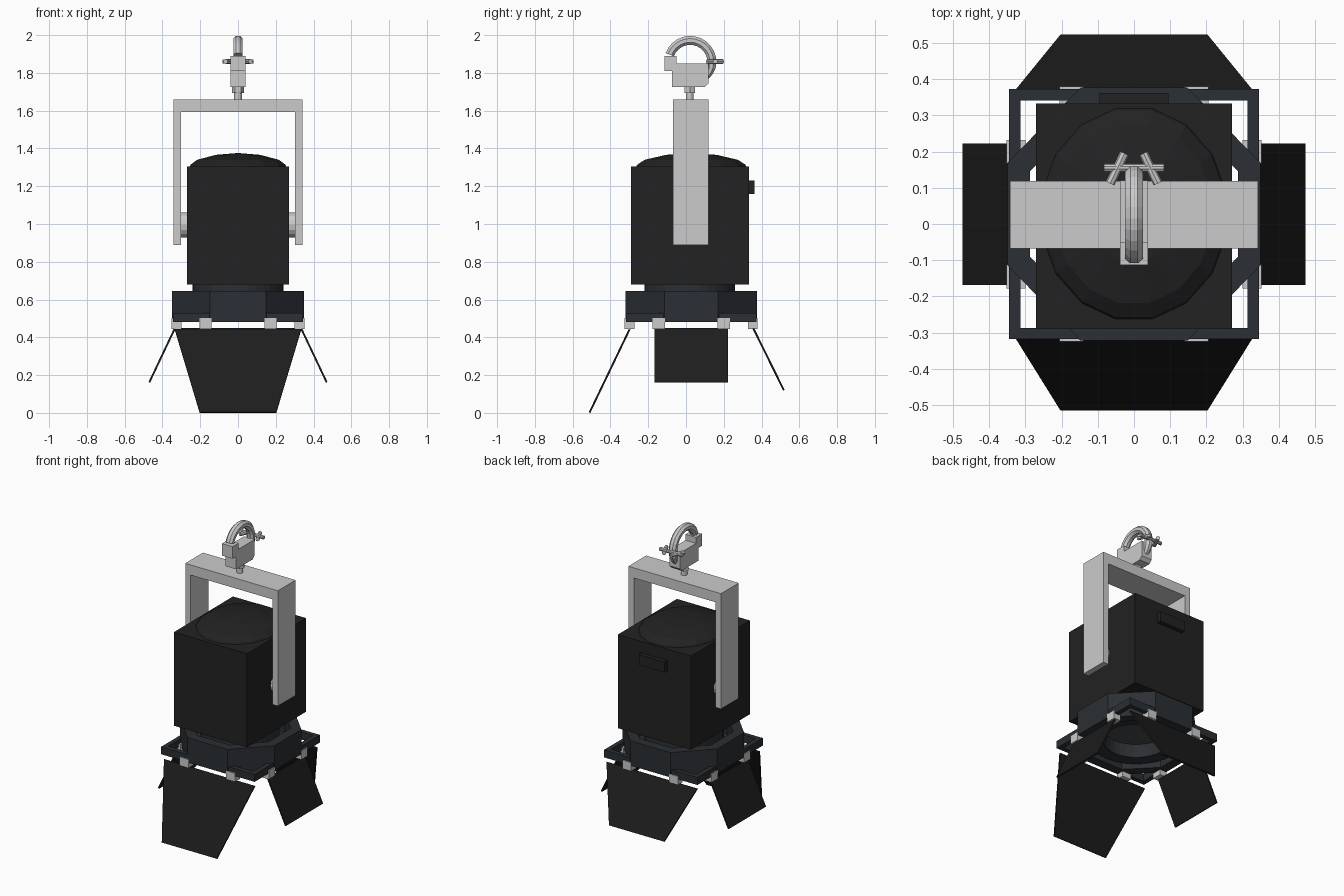
import bpy, bmesh, math
from mathutils import Vector, Matrix

if "Cube" in bpy.data.objects:
    bpy.data.objects.remove(bpy.data.objects["Cube"])


def material(name, r, g, b):
    m = bpy.data.materials.new(name)
    m.diffuse_color = (r, g, b, 1)
    m.use_nodes = True
    m.node_tree.nodes["Principled BSDF"].inputs["Base Color"].default_value = m.diffuse_color
    return m


BLACK = material("black_body", 0.016, 0.016, 0.016)
SLATE = material("slate_frame", 0.024, 0.028, 0.033)
DOOR = material("door_black", 0.012, 0.012, 0.012)
LENS = material("lens_grey", 0.06, 0.065, 0.07)
CY = 0.0275  # depth centre of the frame


def make(name, verts, faces, mat=None, smooth=False):
    me = bpy.data.meshes.new(name)
    me.from_pydata([tuple(v) for v in verts], [], faces)
    bm = bmesh.new()
    bm.from_mesh(me)
    bmesh.ops.recalc_face_normals(bm, faces=bm.faces)
    for f in bm.faces:
        f.smooth = smooth
    bm.to_mesh(me)
    bm.free()
    ob = bpy.data.objects.new(name, me)
    bpy.context.collection.objects.link(ob)
    if mat:
        me.materials.append(mat)
    return ob


def prism(name, poly, vec, mat=None):
    """Extrude a flat outline along a vector."""
    n, vec = len(poly), Vector(vec)
    a = [Vector(p) for p in poly]
    faces = [list(range(n))[::-1], list(range(n, 2 * n))]
    faces += [[i, (i + 1) % n, n + (i + 1) % n, n + i] for i in range(n)]
    return make(name, a + [p + vec for p in a], faces, mat)


def box(name, x0, x1, y0, y1, z0, z1, mat=None):
    return prism(name, [(x0, y0, z0), (x1, y0, z0), (x1, y1, z0), (x0, y1, z0)], (0, 0, z1 - z0), mat)


def rod(name, a, b, r, n=12, mat=None):
    a, b = Vector(a), Vector(b)
    q = (b - a).to_track_quat('Z', 'Y')
    ring = [a + q @ Vector((r * math.cos(2 * math.pi * i / n), r * math.sin(2 * math.pi * i / n), 0)) for i in range(n)]
    return prism(name, ring, b - a, mat)


def ring_wall(name, outer, inner, z0, z1, mat):
    """Closed band between two matching outlines."""
    n = len(outer)
    verts = [(x, y, z) for pts, z in ((outer, z0), (outer, z1), (inner, z1), (inner, z0)) for x, y in pts]
    faces = [[k * n + i, k * n + (i + 1) % n, (k + 1) % 4 * n + (i + 1) % n, (k + 1) % 4 * n + i]
             for k in range(4) for i in range(n)]
    return make(name, verts, faces, mat)


def circle(r, n=32, cy=0.02):
    return [(r * math.cos(2 * math.pi * i / n), cy + r * math.sin(2 * math.pi * i / n)) for i in range(n)]


# lamp housing with a low faceted dome and rear handle
box("housing", -0.27, 0.27, -0.29, 0.333, 0.68, 1.305, BLACK)
n = 16
prof = [(1.05, 1.30), (1.02, 1.315), (0.88, 1.34), (0.48, 1.366)]
dv = [(0.25 * s * math.cos(2 * math.pi * (i + .5) / n), 0.028 + 0.285 * s * math.sin(2 * math.pi * (i + .5) / n), z)
      for s, z in prof for i in range(n)] + [(0, 0.028, 1.376)]
df = [[k * n + i, k * n + (i + 1) % n, (k + 1) * n + (i + 1) % n, (k + 1) * n + i] for k in range(3) for i in range(n)]
df += [[3 * n + i, 3 * n + (i + 1) % n, 4 * n] for i in range(n)] + [list(range(n))[::-1]]
make("housing_dome", dv, df, BLACK)
box("rear_handle", -0.095, 0.095, 0.333, 0.362, 1.16, 1.23, BLACK)

# lens barrel below the housing
ring_wall("lens_barrel", circle(0.24), circle(0.20), 0.54, 0.68, SLATE)
ring_wall("lens_flange", circle(0.28), circle(0.20), 0.51, 0.54, SLATE)
rod("lens", (0, 0.02, 0.60), (0, 0.02, 0.62), 0.20, 32, LENS)

# octagonal holder and the square frame around it


def octagon(hx, hy, cx, cy):
    q = [(hx, -cy), (hx, cy), (cx, hy), (-cx, hy), (-hx, cy), (-hx, -cy), (-cx, -hy), (cx, -hy)]
    return [(x, y + CY) for x, y in q]


ring_wall("octagon_holder", octagon(0.349, 0.349, 0.148, 0.142), octagon(0.287, 0.287, 0.122, 0.118), 0.48, 0.645, SLATE)


def square(h):
    return [(h, CY - h), (h, CY + h), (-h, CY + h), (-h, CY - h)]


ring_wall("square_frame", square(0.345), square(0.314), 0.48, 0.53, SLATE)

# hinge clips, two on each side
for s in (-1, 1):
    for t in (-1, 1):
        c = t * 0.172
        f = sorted((s * 0.30, s * 0.352))
        box("hinge_clip", c - 0.033, c + 0.033, CY + f[0], CY + f[1], 0.445, 0.502)
        box("hinge_clip", f[0], f[1], CY + c - 0.033, CY + c + 0.033, 0.445, 0.502)

# barn doors: long front, shorter back, two narrow sides
for name, y0, y1, z1 in (("front_door", -0.303, -0.515, 0.004), ("back_door", 0.352, 0.514, 0.117)):
    s = 1 if y1 > 0 else -1
    nv = Vector((0, 0.44 - z1, s * (y1 - y0) * s)).normalized() * 0.01
    prism(name, [(-0.335, y0, 0.445), (0.335, y0, 0.445), (0.203, y1, z1), (-0.203, y1, z1)], nv, DOOR)
for s in (-1, 1):
    prism("side_door", [(s * 0.33, -0.168, 0.445), (s * 0.33, 0.222, 0.445),
                        (s * 0.465, 0.222, 0.16), (s * 0.465, -0.168, 0.16)], (s * 0.009, 0, 0.004), DOOR)

# yoke and pivots
yoke = [(-0.342, 0.89), (-0.342, 1.66), (0.342, 1.66), (0.342, 0.89),
        (0.302, 0.89), (0.302, 1.592), (-0.302, 1.592), (-0.302, 0.89)]
prism("yoke", [(x, -0.068, z) for x, z in yoke], (0, 0.187, 0))
for s in (-1, 1):
    rod("pivot", (s * 0.265, 0.025, 0.995), (s * 0.305, 0.025, 0.995), 0.067, 16)

# clamp stem, nut and jaw block
rod("clamp_stem", (0, 0.02, 1.655), (0, 0.02, 1.74), 0.02, 12)
rod("clamp_nut", (0, 0.02, 1.693), (0, 0.02, 1.727), 0.031, 6)
jaw = [(-0.075, 1.725), (0.10, 1.725), (0.12, 1.745), (0.12, 1.85), (-0.05, 1.85),
       (-0.05, 1.89), (-0.113, 1.89), (-0.113, 1.81), (-0.075, 1.81)]
prism("clamp_jaw", [(-0.039, y, z) for y, z in jaw], (0.078, 0, 0))

# hook: faceted tube swept round an arc, tapering at the free end
segs, m = 16, 8
hv = []
for k in range(segs + 1):
    a = math.radians(160 - 215 * k / segs)
    rr = 0.027 if k < segs - 3 else 0.027 - 0.004 * (k - segs + 3)
    for i in range(m):
        b = 2 * math.pi * (i + .5) / m
        R = 0.115 + rr * 0.95 * math.cos(b)
        hv.append((rr * math.sin(b), 0.022 + R * math.cos(a), 1.857 + R * math.sin(a)))
hf = [[k * m + i, k * m + (i + 1) % m, (k + 1) * m + (i + 1) % m, (k + 1) * m + i] for k in range(segs) for i in range(m)]
hf += [list(range(m)), list(range(segs * m, segs * m + m))[::-1]]
make("clamp_hook", hv, hf)

# cross bolt with angled wings
rod("cross_bolt", (-0.083, 0.155, 1.86), (0.083, 0.155, 1.86), 0.012, 10)
for s in (-1, 1):
    rod("bolt_wing", (s * 0.066, 0.112, 1.86), (s * 0.026, 0.195, 1.86), 0.013, 8)
